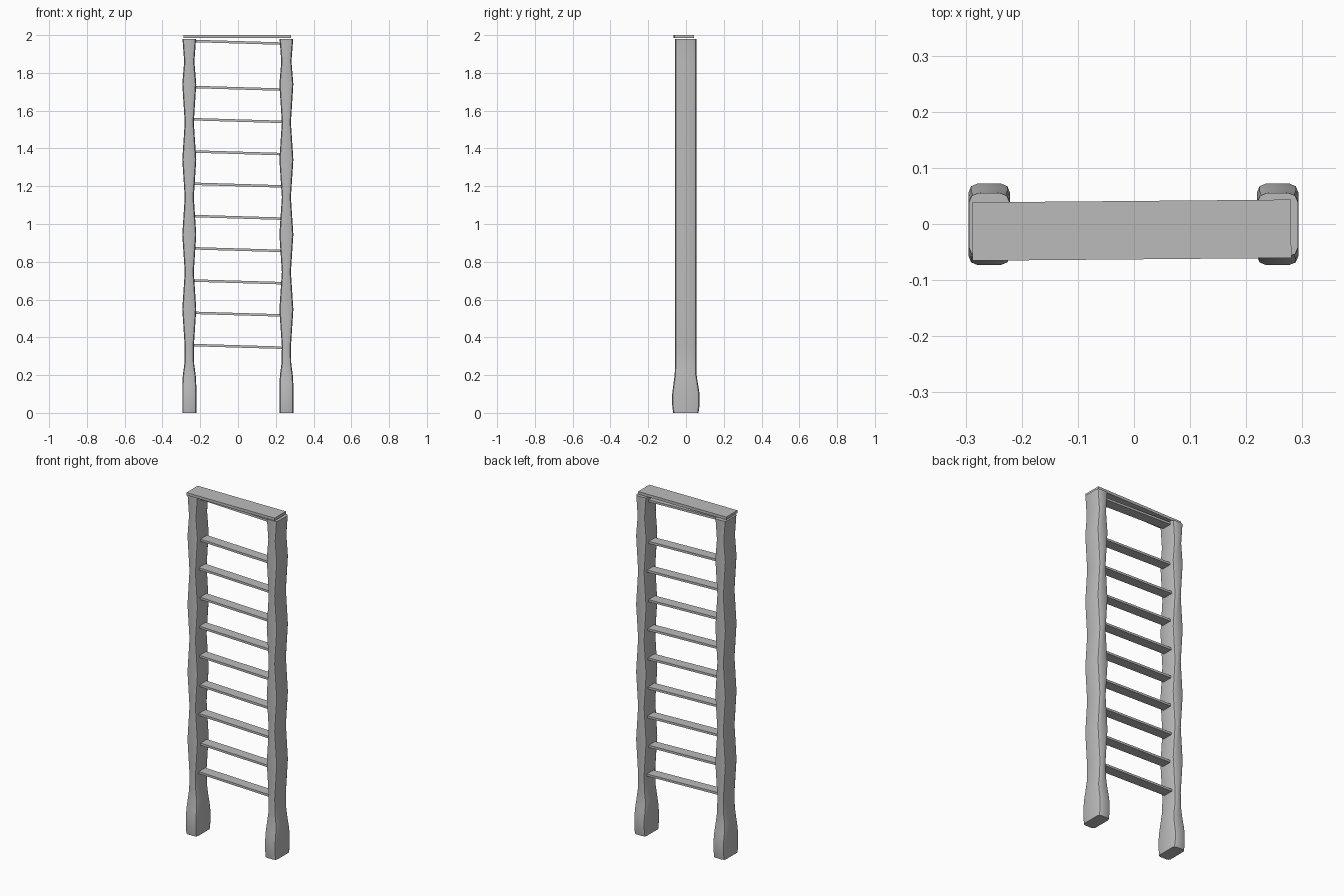
import bpy, bmesh, math
from mathutils import Matrix

cube = bpy.data.objects.get("Cube")
if cube:
    bpy.data.objects.remove(cube, do_unlink=True)

grey = bpy.data.materials.new("plain grey")
grey.use_nodes = True
colour = (0.5, 0.5, 0.5, 1)
grey.diffuse_color = colour
grey.node_tree.nodes["Principled BSDF"].inputs["Base Color"].default_value = colour


def finish(bm, name, smooth=False):
    bmesh.ops.recalc_face_normals(bm, faces=bm.faces)
    mesh = bpy.data.meshes.new(name)
    bm.to_mesh(mesh)
    bm.free()
    mesh.materials.append(grey)
    obj = bpy.data.objects.new(name, mesh)
    bpy.context.collection.objects.link(obj)
    if smooth:
        bpy.ops.object.select_all(action='DESELECT')
        obj.select_set(True)
        bpy.context.view_layer.objects.active = obj
        bpy.ops.object.shade_smooth_by_angle(angle=math.radians(40))
    return obj


def board(name, size, centre, tilt=0, turn=0):
    bm = bmesh.new()
    bmesh.ops.create_cube(bm, size=1, matrix=Matrix.Translation(centre)
                          @ Matrix.Rotation(turn, 4, 'Z') @ Matrix.Rotation(tilt, 4, 'Y')
                          @ Matrix.Diagonal((*size, 1)))
    return finish(bm, name)


def ring(bm, x, z, half_w, front, back, cut=0.016):
    """Rectangle with corners rounded by a two-step bevel."""
    verts = []
    corners = [(1, back, 1), (-1, back, 1), (-1, front, -1), (1, front, -1)]
    for i, (sx, y, sy) in enumerate(corners):
        for k in range(3):
            a = math.radians(90 * i + 45 * k)
            verts.append(bm.verts.new((x + sx * (half_w - cut) + cut * math.cos(a),
                                       y - sy * cut + cut * math.sin(a), z)))
    return verts


def post(name, x):
    # Flared foot, then evenly spaced swellings up the post
    rows = [(0, .037, -.068, .066), (.04, .037, -.073, .072), (.1, .037, -.073, .072),
            (.15, .037, -.067, .064), (.2, .034, -.06, .056), (.26, .026, -.058, .055)]
    for i in range(8):
        z = .35 + i * .198
        rows += [(z, .024 if i % 2 == 0 else .037, -.058, .055)]
    rows[-1] = (1.74, .037, -.058, .055)
    rows += [(1.86, .027, -.058, .055), (1.98, .036, -.058, .055)]
    bm = bmesh.new()
    rings = [ring(bm, x, z, w, f, b) for z, w, f, b in rows]
    for low, high in zip(rings, rings[1:]):
        for i in range(len(low)):
            j = (i + 1) % len(low)
            bm.faces.new((low[i], low[j], high[j], high[i]))
    bm.faces.new(rings[0])
    bm.faces.new(rings[-1])
    finish(bm, name, smooth=True)


post("right_post", -.258)
post("left_post", .256)

# Slightly sloping rungs, with a small gap below the top one
heights = [.352 + i * .1708 for i in range(9)] + [1.962]
for i, z in enumerate(heights):
    board(f"rung_{i + 1}", (.47, .06, .013), (0, 0, z), tilt=math.radians(1.7))

# Cap board
board("cap_board", (.568, .104, .016), (-.004, -.011, 1.992), turn=math.radians(.5))
